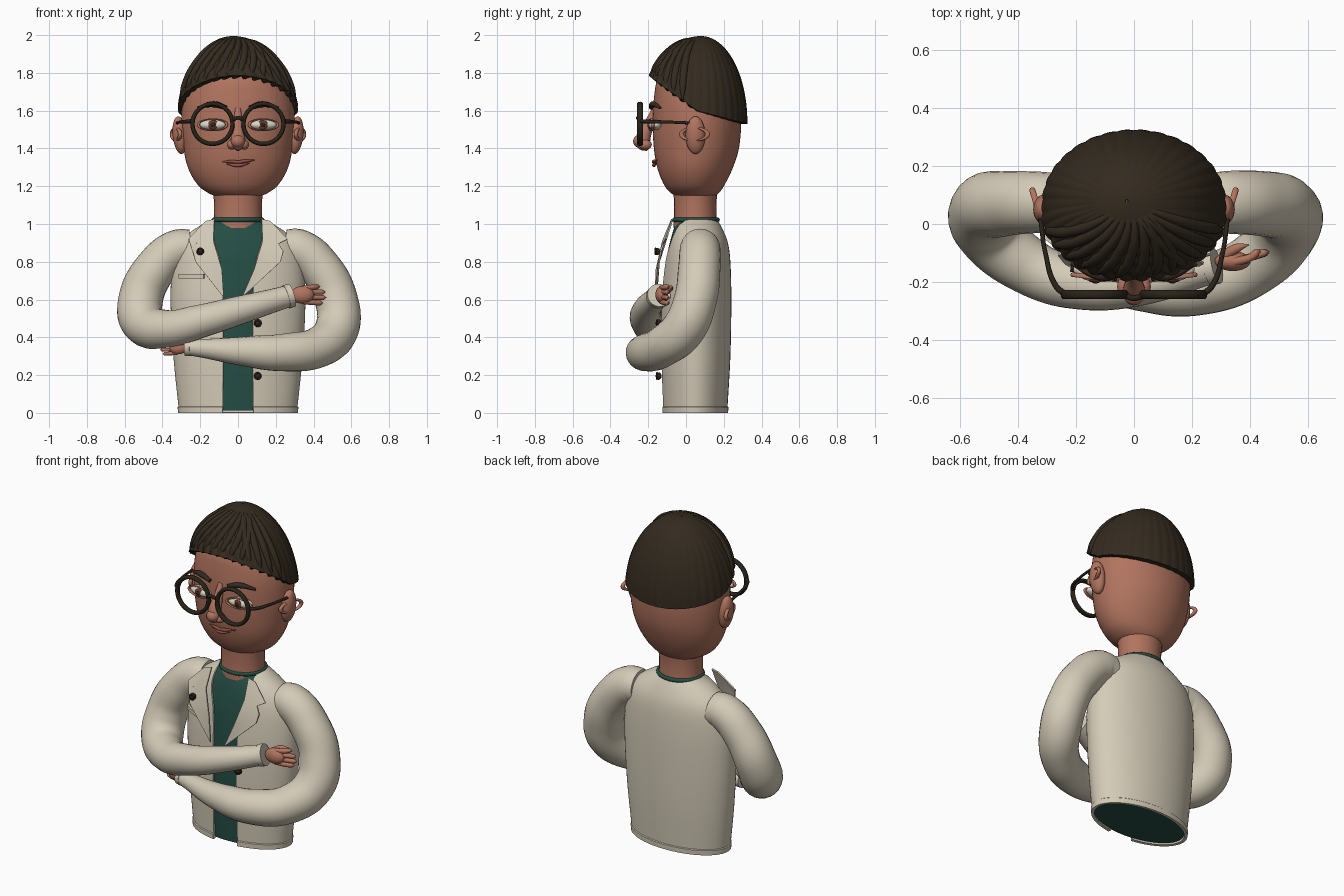
import bpy, bmesh, math
from mathutils import Vector

if "Cube" in bpy.data.objects:
    bpy.data.objects.remove(bpy.data.objects["Cube"])


def material(name, rgb):
    m = bpy.data.materials.new(name)
    m.diffuse_color = (*rgb, 1)
    m.use_nodes = True
    m.node_tree.nodes["Principled BSDF"].inputs["Base Color"].default_value = m.diffuse_color
    return m


SKIN = material("skin", (0.44, 0.175, 0.115))
CLOTH = material("cream_cloth", (0.66, 0.60, 0.48))
GREEN = material("green_shirt", (0.018, 0.075, 0.058))
HAIR = material("dark_hair", (0.034, 0.024, 0.014))
FRAME = material("glasses_frame", (0.022, 0.017, 0.010))
WHITE = material("eye_white", (0.72, 0.66, 0.57))
LIP = material("lip", (0.30, 0.085, 0.065))
IRIS = material("brown_iris", (0.13, 0.045, 0.025))


def select(ob):
    bpy.ops.object.select_all(action='DESELECT')
    ob.select_set(True)
    bpy.context.view_layer.objects.active = ob


def finish(ob, name, mat, thick=0, offset=-1):
    ob.name = name
    ob.data.materials.clear()
    ob.data.materials.append(mat)
    select(ob)
    if thick:
        s = ob.modifiers.new("thickness", 'SOLIDIFY')
        s.thickness, s.offset = thick, offset
        bpy.ops.object.modifier_apply(modifier=s.name)
    bpy.ops.object.shade_smooth_by_angle(angle=math.radians(45))
    return ob


def from_bmesh(bm, name, mat, **kw):
    bmesh.ops.recalc_face_normals(bm, faces=bm.faces)
    me = bpy.data.meshes.new(name)
    bm.to_mesh(me)
    bm.free()
    ob = bpy.data.objects.new(name, me)
    bpy.context.collection.objects.link(ob)
    return finish(ob, name, mat, **kw)


def grid(rows, name, mat, closed=True, caps=True, **kw):
    """Skin a list of point rows with quads."""
    bm = bmesh.new()
    vs = [[bm.verts.new(p) for p in row] for row in rows]
    n = len(vs[0])
    for a, b in zip(vs, vs[1:]):
        for i in range(n if closed else n - 1):
            j = (i + 1) % n
            bm.faces.new((a[i], a[j], b[j], b[i]))
    if caps:
        bm.faces.new(vs[0])
        bm.faces.new(vs[-1])
    return from_bmesh(bm, name, mat, **kw)


def tube(name, pts, mat, sides=4):
    """Smooth tapered tube through (x, y, z, radius) points."""
    cu = bpy.data.curves.new(name, 'CURVE')
    cu.dimensions, cu.bevel_depth, cu.bevel_resolution = '3D', 1, sides
    cu.use_fill_caps, cu.resolution_u = True, 10
    sp = cu.splines.new('BEZIER')
    sp.radius_interpolation = 'CARDINAL'
    sp.bezier_points.add(len(pts) - 1)
    for bp, p in zip(sp.bezier_points, pts):
        bp.co, bp.radius = p[:3], p[3]
        bp.handle_left_type = bp.handle_right_type = 'AUTO'
    ob = bpy.data.objects.new(name, cu)
    bpy.context.collection.objects.link(ob)
    select(ob)
    bpy.ops.object.convert(target='MESH')
    return finish(bpy.context.object, name, mat)


def ball(name, loc, size, mat, rot=(0, 0, 0)):
    bpy.ops.mesh.primitive_uv_sphere_add(segments=28, ring_count=16, location=loc, rotation=rot)
    bpy.context.object.scale = size
    return finish(bpy.context.object, name, mat)


def ring(name, loc, major, minor, mat, scale=(1, 1, 1), rot=(0, 0, 0)):
    bpy.ops.mesh.primitive_torus_add(location=loc, rotation=rot, major_radius=major,
                                     minor_radius=minor, major_segments=48, minor_segments=10)
    bpy.context.object.scale = scale
    return finish(bpy.context.object, name, mat)


def at(keys, z):
    """Smoothly interpolate rows keyed by their first value."""
    z = min(max(z, keys[0][0]), keys[-1][0])
    k = next(i for i in range(len(keys) - 1) if z <= keys[i + 1][0])
    p = [keys[max(k - 1, 0)], keys[k], keys[k + 1], keys[min(k + 2, len(keys) - 1)]]
    t = (z - p[1][0]) / (p[2][0] - p[1][0])
    h = p[2][0] - p[1][0]
    out = []
    for c in range(1, len(p[0])):
        m1 = (p[2][c] - p[0][c]) / (p[2][0] - p[0][0]) * h
        m2 = (p[3][c] - p[1][c]) / (p[3][0] - p[1][0]) * h
        out.append((2*t**3 - 3*t*t + 1) * p[1][c] + (t**3 - 2*t*t + t) * m1
                   + (3*t*t - 2*t**3) * p[2][c] + (t**3 - t*t) * m2)
    return out


def oval(z, rx, yf, yb, a):
    return (rx * math.sin(a), (yf + yb) / 2 - (yb - yf) / 2 * math.cos(a), z)


# torso sections: height, half width, front y, back y
TORSO = [(0, .312, -.125, .218), (.3, .342, -.135, .235), (.6, .357, -.132, .24),
         (.8, .345, -.115, .235), (.9, .312, -.095, .222), (.97, .235, -.075, .195),
         (1.025, .14, -.055, .165)]
GAP = [(0, .08), (.62, .08), (.8, .095), (.92, .128), (1.025, .125)]


def torso_y(x, z):
    rx, yf, yb = at(TORSO, z)
    return (yf + yb) / 2 - (yb - yf) / 2 * math.sqrt(max(0, 1 - (x / rx) ** 2))


# jacket shell, open down the front, with a hem band
heights = [0, .03, .034] + [.034 + .991 * i / 36 for i in range(1, 37)]
rows = []
for z in heights:
    rx, yf, yb = at(TORSO, z)
    e = .005 if z < .032 else 0
    a0 = math.asin(min(.97, at(GAP, z)[0] / rx))
    rows.append([oval(z, rx + e, yf - e, yb + e, a0 + (2 * math.pi - 2 * a0) * i / 64) for i in range(65)])
grid(rows, "jacket_body", CLOTH, closed=False, caps=False, thick=.018)

# shirt under the jacket
rows = []
for i in range(31):
    z = .012 + i / 30
    rx, yf, yb = at(TORSO, z)
    rows.append([oval(z, rx - .016, yf + .009, yb - .016, 2 * math.pi * k / 64) for k in range(64)])
grid(rows, "shirt", GREEN)
ring("shirt_collar", (0, .053, 1.022), .128, .012, GREEN, (1, .9, 1))

# lapels
LAPEL = [(.125, 1.025), (.17, 1.015), (.262, .92), (.215, .895), (.24, .855), (.225, .8),
         (None, .61), (.085, .76), (.13, .91)]
for s, tip in ((-1, .075), (1, .02)):
    bm = bmesh.new()
    vs = []
    for x, z in LAPEL:
        x = tip if x is None else x
        y = -.155 + .42 * max(0, z - .84) + .1 * (x - .1)
        vs.append(bm.verts.new((s * x, y, z)))
    bmesh.ops.triangulate(bm, faces=[bm.faces.new(vs)])
    from_bmesh(bm, "lapel", CLOTH, thick=.008, offset=0)

# pocket welt following the chest
rows = [[(x, torso_y(x, .725) - .012, z) for x in (-.31, -.28, -.25, -.215, -.18)]
        for z in (.712, .735)]
grid(rows, "chest_pocket", CLOTH, closed=False, caps=False, thick=.014, offset=0)

# buttons and lapel pin
for x, y, z, r in ((.105, -.145, .475, .02), (.105, -.145, .195, .02), (-.2, -.152, .855, .019)):
    ball("button", (x, y, z), (r, .016, r), FRAME)
    ring("button_rim", (x, y - .009, z), r * .8, .005, FRAME, rot=(math.pi / 2, 0, 0))

# folded sleeves
tube("right_sleeve", [(-.25, .075, .87, .1), (-.32, .075, .865, .105), (-.44, .07, .76, .112),
                      (-.515, .05, .6, .118), (-.5, -.02, .48, .118), (-.38, -.135, .445, .1),
                      (-.2, -.205, .485, .088), (.03, -.205, .55, .074), (.275, -.145, .62, .058)], CLOTH, 10)
tube("left_sleeve", [(.25, .075, .87, .1), (.32, .075, .865, .108), (.44, .07, .76, .112),
                     (.52, .05, .6, .114), (.525, -.01, .45, .116), (.43, -.125, .35, .108),
                     (.25, -.21, .32, .1), (.05, -.225, .325, .08), (-.27, -.165, .348, .042)], CLOTH, 10)
tube("right_cuff", [(.255, -.15, .614, .064), (.285, -.143, .623, .063)], CLOTH, 8)
tube("left_cuff", [(-.25, -.168, .347, .047), (-.278, -.163, .348, .046)], CLOTH, 8)


def hand(name, wrist, s, k):
    """Palm, four fingers and a thumb pointing along s * x."""
    x, y, z = wrist
    ball(name + "_palm", (x + s * .055 * k, y + .015, z), (.062 * k, .034 * k, .046 * k), SKIN)
    for i in range(4):
        d = (i - 1.5) * .023 * k
        reach = (.165, .182, .178, .15)[i] * k
        tube(name + "_finger", [(x + s * .06 * k, y + .012, z + d, .015 * k),
                                (x + s * .12 * k, y + .03, z + d * 1.2, .0135 * k),
                                (x + s * (reach - .012 * k), y + .045, z + d * 1.25, .012 * k),
                                (x + s * reach, y + .048, z + d * 1.25, .002)], SKIN)
    tube(name + "_thumb", [(x + s * .02 * k, y + .03, z + .015, .018 * k),
                           (x + s * .07 * k, y + .06, z + .035 * k, .016 * k),
                           (x + s * .11 * k, y + .072, z + .04 * k, .003)], SKIN)


hand("right_hand", (.285, -.143, .625), 1, 1)
hand("left_hand", (-.275, -.165, .345), -1, .75)

# neck and head
tube("neck", [(0, .053, .98, .125), (0, .053, 1.1, .122), (0, .055, 1.22, .13)], SKIN, 10).scale = (1.04, .92, 1)
HEAD = [(1.133, .02, .03, .08), (1.14, .09, -.03, .135), (1.16, .15, -.075, .17), (1.2, .207, -.112, .2),
        (1.29, .262, -.15, .245), (1.4, .288, -.17, .28), (1.55, .3, -.176, .292), (1.68, .286, -.168, .28),
        (1.78, .235, -.145, .24), (1.86, .15, -.07, .17), (1.9, .02, .03, .08)]
zs = [1.133, 1.136, 1.14, 1.146, 1.153, 1.16, 1.17, 1.185] + [1.2 + .02 * i for i in range(36)]
grid([[oval(z, *at(HEAD, z), 2 * math.pi * k / 64) for k in range(64)] for z in zs], "head", SKIN)


# hair cap: point on the grooved shell at angle a (0 = front), t from crown to edge
def hair_point(a, t, groove=True):
    f = math.cos(a)
    edge = 1.6 + (.187 if f > 0 else .07) * f
    phi = t * math.acos((edge - 1.515) / .48)
    front = max(f, 0)
    r = math.sin(phi) * (1 + .17 * front)
    if groove:
        swirl = a + .8 * front * (1 - t)
        r *= 1 + min(1, 3 * t) * (.012 + .03 * front) * (abs(math.sin(17 * swirl)) - .7)
    return Vector((.322 * r * math.sin(a) - .025 * (1 - t), .06 + .02 * (1 - t) - .265 * r * f,
                   1.515 + .48 * math.cos(phi)))


rows = [[hair_point(2 * math.pi * k / 272, .01 + .99 * i / 32) for k in range(272)] for i in range(33)]
cap = grid(rows, "hair_cap", HAIR, caps=False, thick=.03)

# swept locks over the fringe
for i in range(13):
    a = -1.25 + 2.5 * i / 12
    pts = []
    for t, r in ((.1, .005), (.35, .016), (.65, .02), (.88, .017), (1.0, .004)):
        p = hair_point(a + .55 * (1 - t) * (1 if a < .5 else -.4), t, False)
        pts.append((p.x, p.y + .006, p.z - .006, r))
    tube("hair_lock", pts, HAIR, 3)

# face features, mirrored left and right
for s in (-1, 1):
    ball("ear", (s * .308, .05, 1.47), (.038, .052, .1), SKIN, (0, s * .1, 0))
    ring("ear_rim", (s * .328, .045, 1.475), .06, .011, SKIN, (.55, 1.2, 1), (0, math.pi / 2, s * -.3))
    ball("eye", (s * .135, -.165, 1.525), (.075, .034, .028), WHITE, (0, 0, s * .15))
    ring("eyelid", (s * .135, -.184, 1.525), .076, .008, SKIN, (1, .4, 1), (math.pi / 2, 0, s * .12))
    ball("iris", (s * .132, -.192, 1.525), (.026, .01, .026), IRIS)
    ball("pupil", (s * .132, -.199, 1.525), (.013, .006, .013), FRAME)
    tube("eyebrow", [(s * .06, -.185, 1.615, .011), (s * .13, -.175, 1.634, .016),
                     (s * .215, -.135, 1.615, .007)], HAIR)
    ball("nostril", (s * .032, -.215, 1.42), (.026, .034, .026), SKIN)
    # glasses
    ring("glasses_rim", (s * .135, -.243, 1.53), .106, .0115, FRAME, (1, 1, 1.4), (math.pi / 2, 0, 0))
    tube("glasses_temple", [(s * .24, -.24, 1.545, .011), (s * .268, -.215, 1.543, .01),
                            (s * .305, -.1, 1.54, .008), (s * .322, .02, 1.535, .008)], FRAME)
tube("glasses_bridge", [(-.035, -.245, 1.545, .01), (0, -.255, 1.562, .01), (.035, -.245, 1.545, .01)], FRAME)
tube("nose", [(0, -.165, 1.61, .016), (0, -.195, 1.53, .027), (0, -.225, 1.46, .038),
              (0, -.225, 1.42, .034), (0, -.2, 1.395, .012)], SKIN, 6)
ball("nose_tip", (0, -.24, 1.438), (.037, .04, .036), SKIN)
tube("upper_lip", [(-.085, -.152, 1.328, .003), (-.03, -.17, 1.331, .009), (0, -.173, 1.328, .008),
                   (.03, -.17, 1.332, .009), (.088, -.152, 1.338, .003)], LIP)
tube("lower_lip", [(-.06, -.158, 1.318, .003), (0, -.17, 1.311, .01), (.06, -.158, 1.322, .003)], LIP)
